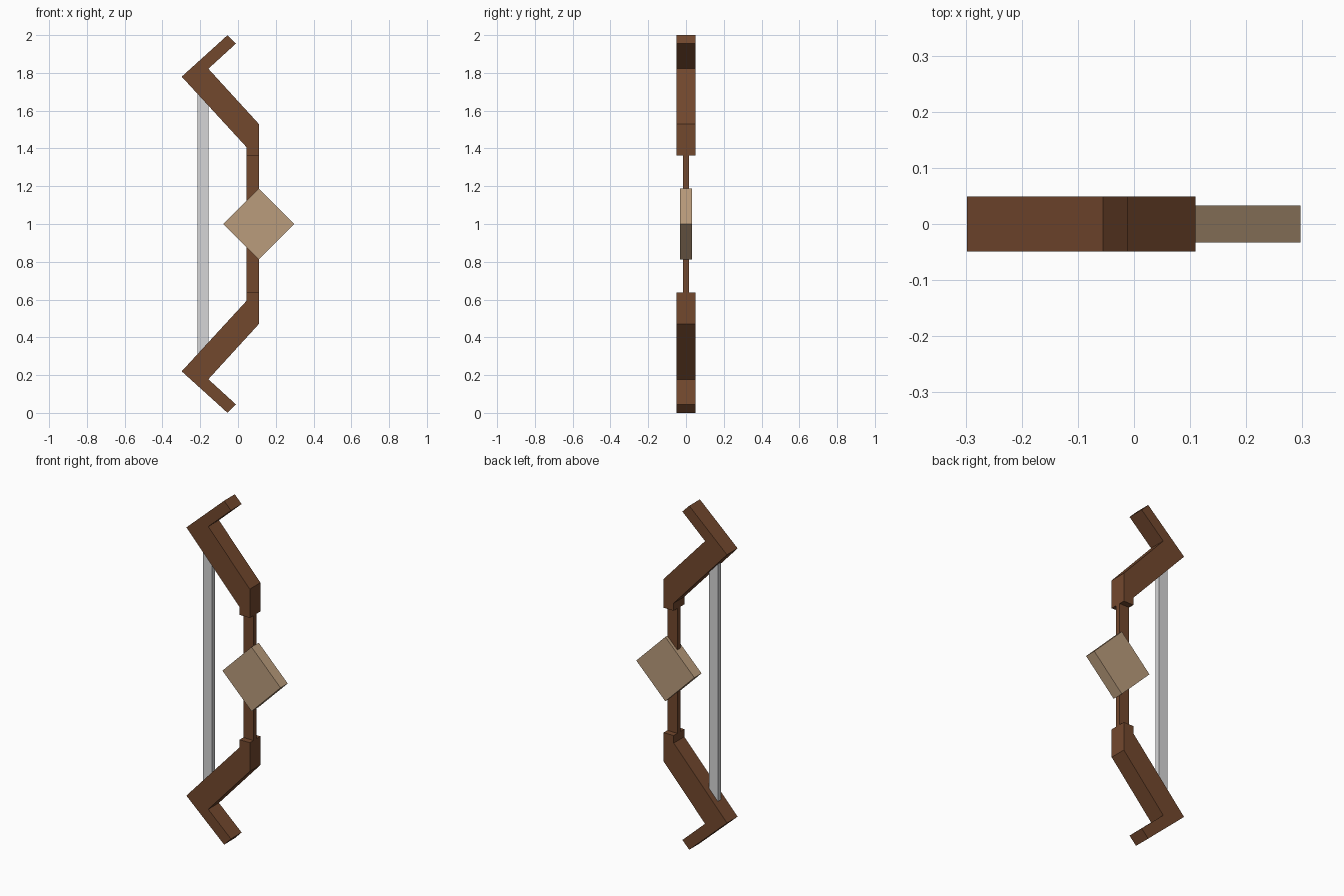
import bpy
import bmesh

cube = bpy.data.objects.get("Cube")
if cube:
    bpy.data.objects.remove(cube, do_unlink=True)


def material(name, colour):
    mat = bpy.data.materials.new(name)
    mat.use_nodes = True
    mat.diffuse_color = (*colour, 1)
    bsdf = next(n for n in mat.node_tree.nodes if n.type == "BSDF_PRINCIPLED")
    bsdf.inputs["Base Color"].default_value = (*colour, 1)
    return mat


def plate(name, outline, half_depth, mat):
    """Extrude an (x, z) outline evenly to both sides of y = 0."""
    bm = bmesh.new()
    face = bm.faces.new([bm.verts.new((x, -half_depth, z)) for x, z in outline])
    extruded = bmesh.ops.extrude_face_region(bm, geom=[face])["geom"]
    verts = [v for v in extruded if isinstance(v, bmesh.types.BMVert)]
    bmesh.ops.translate(bm, verts=verts, vec=(0, 2 * half_depth, 0))
    bmesh.ops.recalc_face_normals(bm, faces=bm.faces)
    mesh = bpy.data.meshes.new(name)
    bm.to_mesh(mesh)
    bm.free()
    mesh.materials.append(mat)
    obj = bpy.data.objects.new(name, mesh)
    bpy.context.collection.objects.link(obj)
    return obj


def bar(x0, x1, z0, z1):
    return [(x0, z0), (x1, z0), (x1, z1), (x0, z1)]


wood = material("dark wood", (0.171, 0.065, 0.027))
tan = material("tan wood", (0.49, 0.333, 0.202))
grey = material("pale grey", (0.67, 0.67, 0.68))

MID = 1.0

# Limbs: one angled profile, mirrored about the middle height
limb = [(-0.298, 0.78), (-0.055, 1.0), (-0.011, 0.955), (-0.157, 0.822),
        (0.11, 0.53), (0.11, 0.363), (0.045, 0.363), (0.045, 0.407)]
for name, side in (("upper_limb", 1), ("lower_limb", -1)):
    plate(name, [(x, MID + side * z) for x, z in limb], 0.049, wood)

# Thin grip joining the limbs
plate("grip", bar(0.045, 0.11, 0.63, 1.37), 0.015, wood)

# Diamond-shaped guard on the grip
cx, r = 0.11, 0.187
plate("diamond_guard", [(cx - r, MID), (cx, MID - r), (cx + r, MID), (cx, MID + r)], 0.033, tan)

# Bowstring, ends sunk into the limbs
plate("bowstring", bar(-0.215, -0.157, 0.28, 1.72), 0.015, grey)
